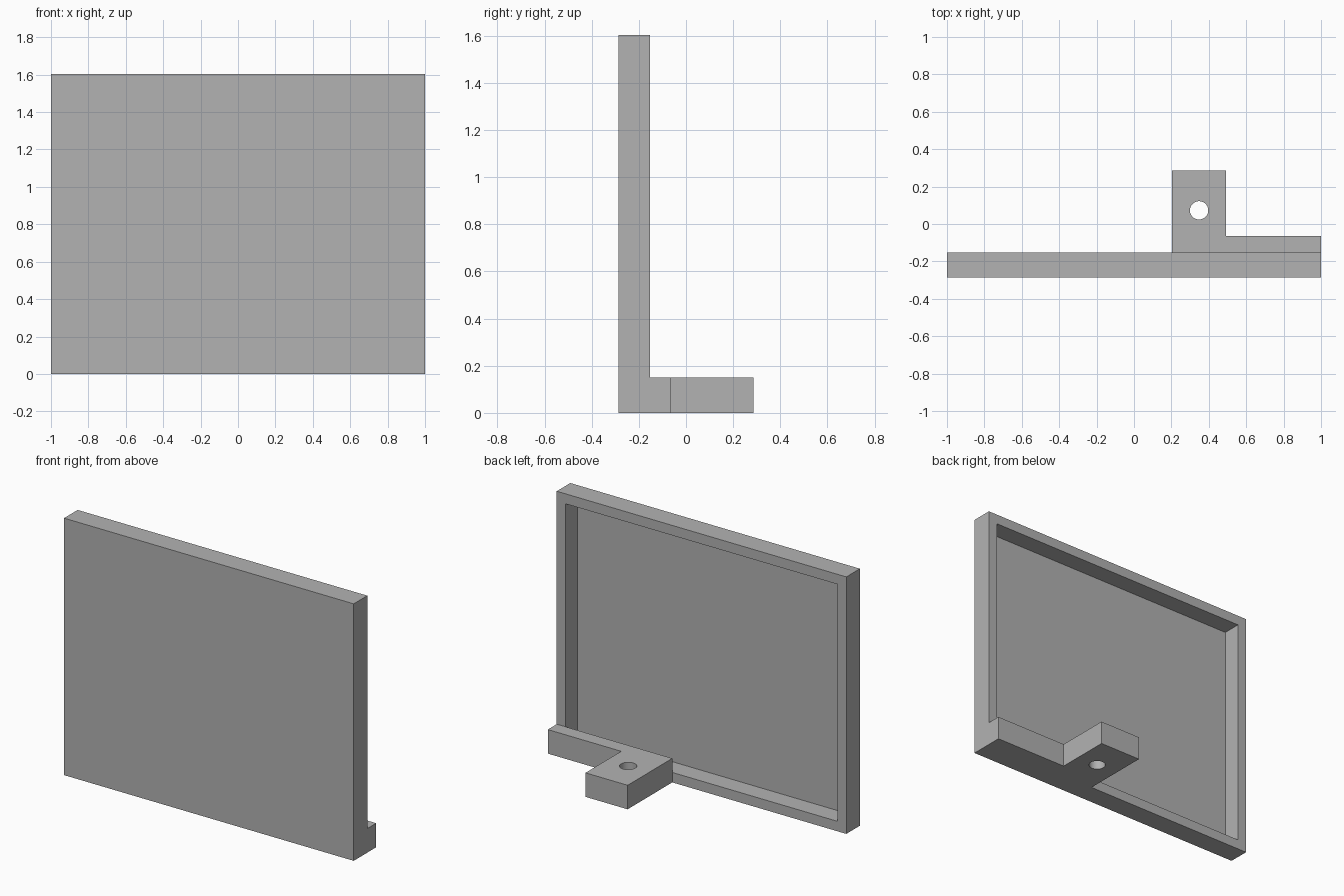
import bpy
import bmesh
from mathutils import Vector

default = bpy.data.objects.get("Cube")
if default:
    bpy.data.objects.remove(default, do_unlink=True)

# Overall sizes
WIDTH, HEIGHT = 2.0, 1.604
FRONT, BACK = -0.287, 0.287
PLATE_BACK = -0.153
RIM, RECESS = 0.088, 0.118
LEDGE_BACK, LEDGE_TOP = -0.065, 0.15
TAB_LEFT, TAB_RIGHT = 0.493, 0.202
HOLE_X, HOLE_Y, HOLE_RADIUS = 0.348, 0.073, 0.049

grey = bpy.data.materials.new("plain grey")
grey.use_nodes = True
colour = (0.448, 0.448, 0.448, 1)
grey.diffuse_color = colour
grey.node_tree.nodes["Principled BSDF"].inputs["Base Color"].default_value = colour


def make_object(name, bm):
    bmesh.ops.recalc_face_normals(bm, faces=bm.faces)
    mesh = bpy.data.meshes.new(name)
    bm.to_mesh(mesh)
    bm.free()
    mesh.materials.append(grey)
    obj = bpy.data.objects.new(name, mesh)
    bpy.context.collection.objects.link(obj)
    return obj


def extruded(name, profile, direction):
    bm = bmesh.new()
    face = bm.faces.new([bm.verts.new(p) for p in profile])
    result = bmesh.ops.extrude_face_region(bm, geom=[face], use_keep_orig=True)
    moved = [g for g in result["geom"] if isinstance(g, bmesh.types.BMVert)]
    bmesh.ops.translate(bm, verts=moved, vec=direction)
    return make_object(name, bm)


# Panel: a slab with a shallow tray sunk into its back
bm = bmesh.new()
bmesh.ops.create_cube(bm, size=1)
thickness = PLATE_BACK - FRONT
bmesh.ops.scale(bm, vec=(WIDTH, thickness, HEIGHT), verts=bm.verts)
bmesh.ops.translate(bm, vec=(0, FRONT + thickness / 2, HEIGHT / 2), verts=bm.verts)
bm.normal_update()
back_face = max(bm.faces, key=lambda f: f.normal.y)
bmesh.ops.inset_region(bm, faces=[back_face], thickness=RIM)
floor = bmesh.ops.extrude_discrete_faces(bm, faces=[back_face])["faces"][0]
bmesh.ops.translate(bm, vec=(0, -RECESS, 0), verts=floor.verts)
make_object("panel_tray", bm)

# Bracket: ledge along the lower back edge with a projecting tab
outline = [(TAB_RIGHT, PLATE_BACK), (WIDTH / 2, PLATE_BACK),
           (WIDTH / 2, LEDGE_BACK), (TAB_LEFT, LEDGE_BACK),
           (TAB_LEFT, BACK), (TAB_RIGHT, BACK)]
bracket = extruded("mounting_bracket", [(x, y, 0) for x, y in outline],
                   Vector((0, 0, LEDGE_TOP)))

# Round screw hole through the tab
bpy.ops.mesh.primitive_cylinder_add(vertices=48, radius=HOLE_RADIUS, depth=1,
                                    location=(HOLE_X, HOLE_Y, 0))
cutter = bpy.context.object
cutter.name = "hole_cutter"
cutter.hide_render = True
cutter.data.materials.append(grey)
hole = bracket.modifiers.new("screw hole", 'BOOLEAN')
hole.operation = 'DIFFERENCE'
hole.solver = 'EXACT'
hole.object = cutter
bpy.ops.object.select_all(action='DESELECT')
bracket.select_set(True)
bpy.context.view_layer.objects.active = bracket
bpy.ops.object.modifier_apply(modifier=hole.name)
bpy.data.objects.remove(cutter, do_unlink=True)
bpy.ops.object.shade_smooth_by_angle()
